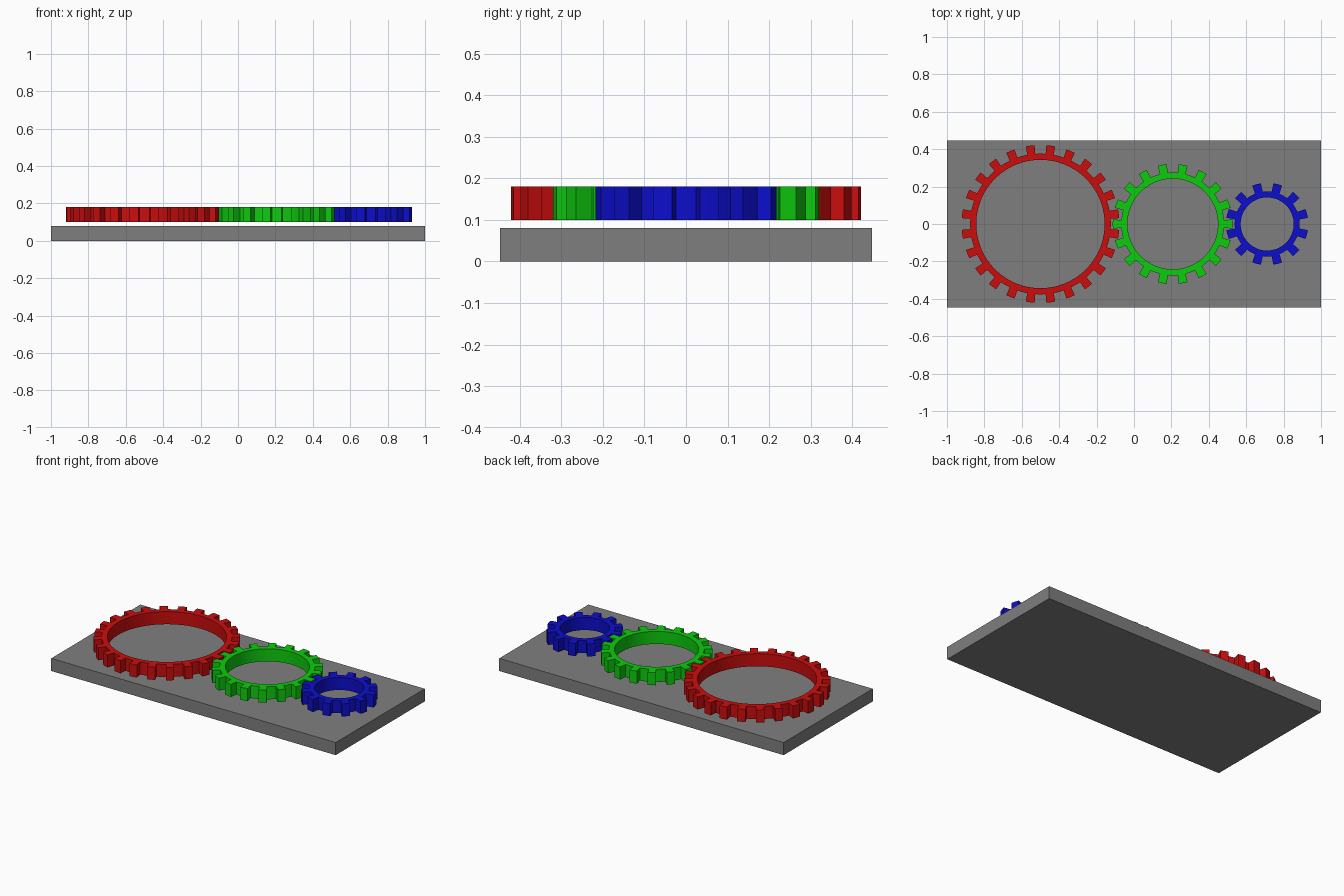
import bpy, bmesh, math

if "Cube" in bpy.data.objects:
    bpy.data.objects.remove(bpy.data.objects["Cube"])


def material(name, rgb):
    m = bpy.data.materials.new(name)
    m.diffuse_color = (*rgb, 1)
    m.use_nodes = True
    m.node_tree.nodes["Principled BSDF"].inputs["Base Color"].default_value = m.diffuse_color
    return m


def add_object(name, bm, mat):
    bmesh.ops.recalc_face_normals(bm, faces=bm.faces)
    me = bpy.data.meshes.new(name)
    bm.to_mesh(me)
    bm.free()
    me.materials.append(mat)
    ob = bpy.data.objects.new(name, me)
    bpy.context.collection.objects.link(ob)
    return ob


def gear(name, mat, cx, teeth, tip, root, hole, phase, z0=0.10, z1=0.18):
    """Ring gear: toothed outer outline bridged to a round hole."""
    pitch = 2 * math.pi / teeth
    th = 0.024 / tip      # half angle of a tooth at its tip
    bh = 0.0215 / root    # half angle of a tooth at its root
    gap = (pitch / 2 - bh) / 2
    outline = [(root, -bh), (tip, -th), (tip, 0), (tip, th), (root, bh),
               (root, bh + gap), (root, pitch / 2), (root, pitch / 2 + gap)]
    bm = bmesh.new()
    rings = []
    for i in range(teeth):
        a0 = (i + phase) * pitch
        for k, (r, a) in enumerate(outline):
            inner = a0 + (k - 2) * pitch / 8
            corners = []
            for rad, ang, z in ((r, a0 + a, z0), (r, a0 + a, z1),
                                (hole, inner, z1), (hole, inner, z0)):
                corners.append(bm.verts.new((cx + rad * math.cos(ang), rad * math.sin(ang), z)))
            rings.append(corners)
    # skin neighbouring cross-sections
    for i, a in enumerate(rings):
        b = rings[(i + 1) % len(rings)]
        for k in range(4):
            n = (k + 1) % 4
            bm.faces.new((a[k], b[k], b[n], a[n]))
    ob = add_object(name, bm, mat)
    bpy.ops.object.select_all(action='DESELECT')
    ob.select_set(True)
    bpy.context.view_layer.objects.active = ob
    bpy.ops.object.shade_smooth_by_angle(angle=math.radians(25))


grey = material("grey", (0.212, 0.212, 0.212))
red = material("red", (0.604, 0.004, 0.004))
green = material("green", (0.004, 0.604, 0.004))
blue = material("blue", (0.004, 0.004, 0.604))

# base plate
bm = bmesh.new()
bmesh.ops.create_cube(bm, size=1)
for v in bm.verts:
    v.co = (v.co.x * 2, v.co.y * 0.895, (v.co.z + 0.5) * 0.08)
add_object("base_plate", bm, grey)

# meshing ring gears, hovering just above the plate
gear("large_gear", red, -0.50, 24, 0.422, 0.376, 0.343, 0.5)
gear("medium_gear", green, 0.207, 18, 0.321, 0.275, 0.242, 0)
gear("small_gear", blue, 0.712, 12, 0.220, 0.174, 0.142, 0.5)
